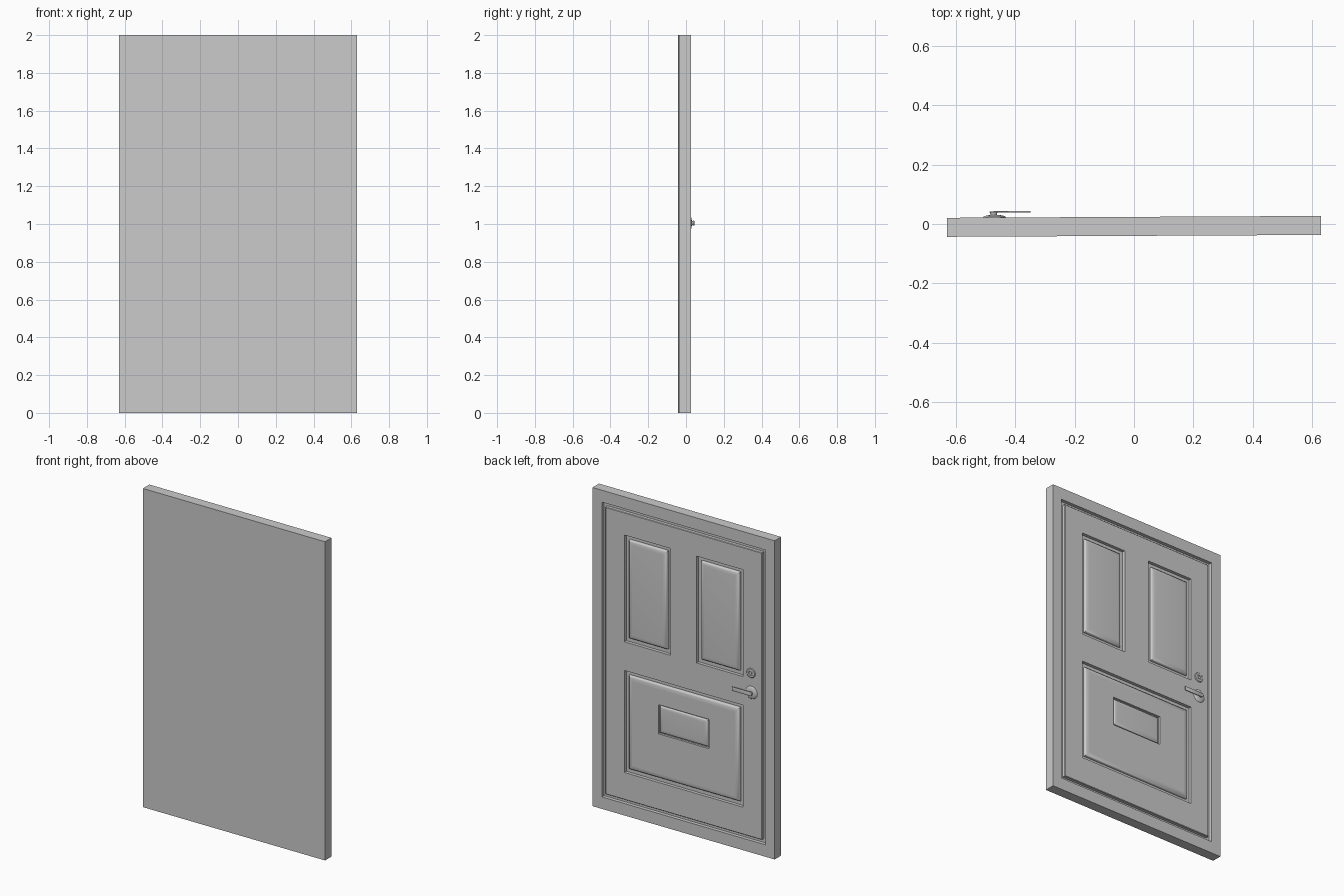
import bpy, bmesh, math
from mathutils import Matrix, Vector

if "Cube" in bpy.data.objects:
    bpy.data.objects.remove(bpy.data.objects["Cube"])

FRONT, BACK = -0.040, 0.024            # slab faces
TURN = Matrix.Rotation(0.005, 4, 'Z')  # door stands very slightly turned


def finish(name, bm, bevel=0.0):
    bmesh.ops.remove_doubles(bm, verts=bm.verts, dist=1e-5)
    bmesh.ops.recalc_face_normals(bm, faces=bm.faces)
    if bevel:
        bmesh.ops.bevel(bm, geom=bm.edges[:], offset=bevel, segments=2,
                        affect='EDGES', profile=0.5)
    bm.transform(TURN)
    me = bpy.data.meshes.new(name)
    bm.to_mesh(me)
    bm.free()
    ob = bpy.data.objects.new(name, me)
    bpy.context.collection.objects.link(ob)
    bpy.ops.object.select_all(action='DESELECT')
    bpy.context.view_layer.objects.active = ob
    ob.select_set(True)
    bpy.ops.object.shade_smooth_by_angle(angle=math.radians(35))
    return ob


def inset(r, d):
    return (r[0] + d, r[1] + d, r[2] - d, r[3] - d)


def rings(bm, rect, profile):
    """Stack rectangular loops, given as (inset, y), and join them."""
    loops = []
    for d, y in profile:
        x0, z0, x1, z1 = inset(rect, d)
        loops.append([bm.verts.new((x, y, z)) for x, z in
                      ((x0, z0), (x1, z0), (x1, z1), (x0, z1))])
    for a, b in zip(loops, loops[1:]):
        for i in range(4):
            j = (i + 1) % 4
            bm.faces.new((a[i], a[j], b[j], b[i]))
    return loops


def sheet(bm, rect, y, holes=()):
    """Flat rectangle facing +y with rectangular holes."""
    all_r = [rect, *holes]
    xs = sorted({round(v, 5) for r in all_r for v in (r[0], r[2])})
    zs = sorted({round(v, 5) for r in all_r for v in (r[1], r[3])})
    for x0, x1 in zip(xs, xs[1:]):
        for z0, z1 in zip(zs, zs[1:]):
            cx, cz = (x0 + x1) / 2, (z0 + z1) / 2
            if any(h[0] < cx < h[2] and h[1] < cz < h[3] for h in holes):
                continue
            bm.faces.new([bm.verts.new((x, y, z)) for x, z in
                          ((x0, z0), (x0, z1), (x1, z1), (x1, z0))])


def groove(width, depth, round_w, top):
    """Moulding profile: drop, flat floor, rounded rise to a raised field."""
    low = top - depth
    prof = [(0, top), (0, low), (width, low)]
    base = low + depth * 0.35
    for i in range(5):
        t = i / 4 * math.pi / 2
        prof.append((width + round_w * (1 - math.cos(t)),
                     base + (top - base) * math.sin(t)))
    return prof


def lathe(name, x, z, y0, profile, n=32):
    """Turn a (radius, height) profile around an axis along +y."""
    bm = bmesh.new()
    vs = [bm.verts.new((r, 0, h)) for r, h in profile]
    es = [bm.edges.new(p) for p in zip(vs, vs[1:])]
    bmesh.ops.spin(bm, geom=vs + es, cent=(0, 0, 0), axis=(0, 0, 1),
                   angle=2 * math.pi, steps=n)
    bm.transform(Matrix.Translation((x, y0, z)) @ Matrix.Rotation(-math.pi / 2, 4, 'X'))
    return finish(name, bm)


# Frame and door leaf
bm = bmesh.new()
outer = (-0.63, 0, 0.63, 2)
opening = (-0.565, 0.075, 0.565, 1.925)
sheet(bm, outer, FRONT)
rings(bm, outer, [(0, FRONT), (0, BACK)])
sheet(bm, outer, BACK, [opening])
rings(bm, opening, [(0, BACK), (0, BACK - 0.022), (0.024, BACK - 0.022),
                    (0.024, BACK - 0.003), (0.027, BACK)])
leaf = inset(opening, 0.027)

# Two upper panels and one wide lower panel
panels = [(-0.41, 1.09, -0.09, 1.76), (0.09, 1.09, 0.41, 1.76),
          (-0.41, 0.27, 0.41, 0.91)]
sheet(bm, leaf, BACK, panels)
slot = (-0.175, 0.575, 0.175, 0.758)
W, R = 0.026, 0.028
for p in panels:
    rings(bm, p, groove(W, 0.02, R, BACK))
    sheet(bm, inset(p, W + R), BACK, [slot] if p is panels[2] else [])

# Letter slot plate in the lower panel
rings(bm, slot, groove(0.008, 0.013, 0.024, BACK))
sheet(bm, inset(slot, 0.032), BACK)
finish("door_slab", bm)

# Lock rosette with a sunken centre
lathe("lock_rosette", -0.467, 1.127, BACK - 0.003,
      [(0.030, 0), (0.030, 0.004), (0.026, 0.007), (0.015, 0.007),
       (0.013, 0.004), (0.008, 0.004), (0.007, 0.007), (0, 0.007)])

# Handle rose, neck and lever
HX, HZ = -0.47, 1.005
lathe("handle_rose", HX, HZ, BACK - 0.004,
      [(0.040, 0), (0.040, 0.004), (0.036, 0.008), (0.027, 0.011),
       (0.014, 0.013), (0, 0.013)])
lathe("handle_neck", HX - 0.003, HZ, BACK,
      [(0.013, 0), (0.011, 0.012), (0.014, 0.019), (0.012, 0.021), (0, 0.021)], 20)
bm = bmesh.new()
bmesh.ops.create_cube(bm, size=1, matrix=Matrix.Translation((-0.412, 0.0432, HZ))
                      @ Matrix.Diagonal((0.126, 0.0045, 0.026, 1)))
finish("handle_lever", bm, 0.0012)
